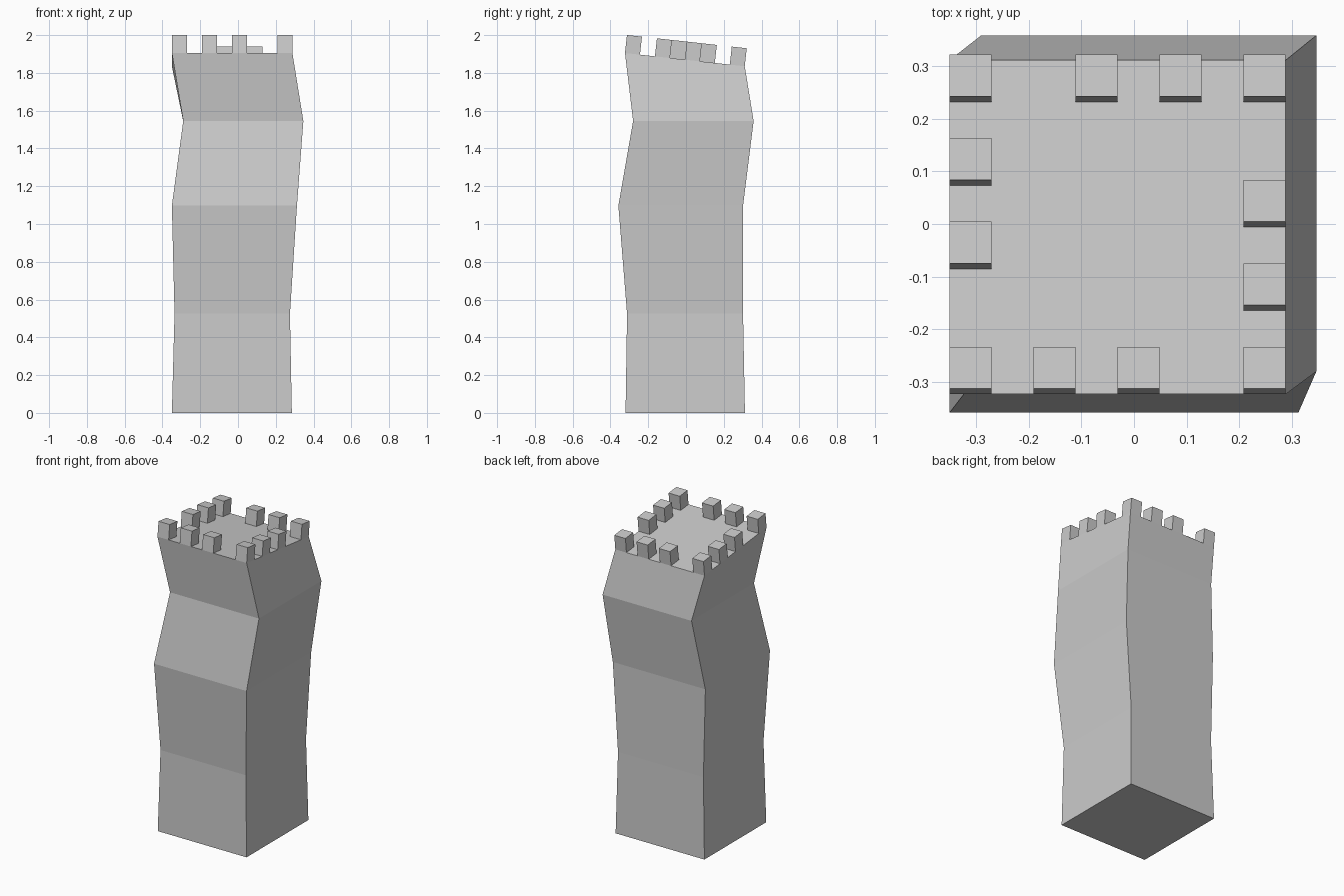
import bpy, bmesh
from mathutils import Vector

cube = bpy.data.objects.get("Cube")
if cube:
    bpy.data.objects.remove(cube, do_unlink=True)

stone = bpy.data.materials.new("grey stone")
stone.use_nodes = True
GREY = (0.6, 0.6, 0.6, 1)
stone.diffuse_color = GREY
stone.node_tree.nodes["Principled BSDF"].inputs["Base Color"].default_value = GREY


def make_object(name, bm):
    bmesh.ops.recalc_face_normals(bm, faces=bm.faces)
    mesh = bpy.data.meshes.new(name)
    bm.to_mesh(mesh)
    bm.free()
    mesh.materials.append(stone)
    obj = bpy.data.objects.new(name, mesh)
    bpy.context.collection.objects.link(obj)


# Crooked shaft: x min, x max, y front, y back, z front, z back for each level
LEVELS = [
    (-0.35, 0.285, -0.32, 0.312, 0, 0),
    (-0.336, 0.275, -0.312, 0.302, 0.525, 0.525),
    (-0.35, 0.312, -0.358, 0.302, 1.097, 1.097),
    (-0.29, 0.346, -0.28, 0.358, 1.545, 1.545),
    (-0.35, 0.288, -0.323, 0.311, 1.905, 1.835),
]
bm = bmesh.new()
rings = []
for x0, x1, y0, y1, z0, z1 in LEVELS:
    corners = [(x0, y0, z0), (x1, y0, z0), (x1, y1, z1), (x0, y1, z1)]
    rings.append([bm.verts.new(c) for c in corners])
bm.faces.new(rings[0][::-1])
bm.faces.new(rings[-1])
for low, high in zip(rings, rings[1:]):
    for i in range(4):
        j = (i + 1) % 4
        bm.faces.new((low[i], low[j], high[j], high[i]))
make_object("tower_shaft", bm)

# Merlons: blocks on an 8 by 8 layout of the sloping top, square to the slope
x0, x1, y0, y1, z0, z1 = LEVELS[-1]
origin = Vector((x0, y0, z0))
across = Vector((x1 - x0, 0, 0)) / 8
back = Vector((0, y1 - y0, z1 - z0)) / 8
up = across.cross(back).normalized() * 0.096

CORNERS = [(0, 0), (7, 0), (7, 7), (0, 7)]
SIDES = [(2, 0), (4, 0), (7, 2), (7, 4), (5, 7), (3, 7), (0, 5), (0, 3)]
bm = bmesh.new()
for col, row in CORNERS + SIDES:
    start = origin + across * col + back * row
    base = bm.faces.new([bm.verts.new(start + across * a + back * b)
                         for a, b in ((0, 0), (1, 0), (1, 1), (0, 1))])
    block = bmesh.ops.extrude_face_region(bm, geom=[base], use_keep_orig=True)
    top = [v for v in block["geom"] if isinstance(v, bmesh.types.BMVert)]
    bmesh.ops.translate(bm, verts=top, vec=up)
make_object("merlons", bm)
